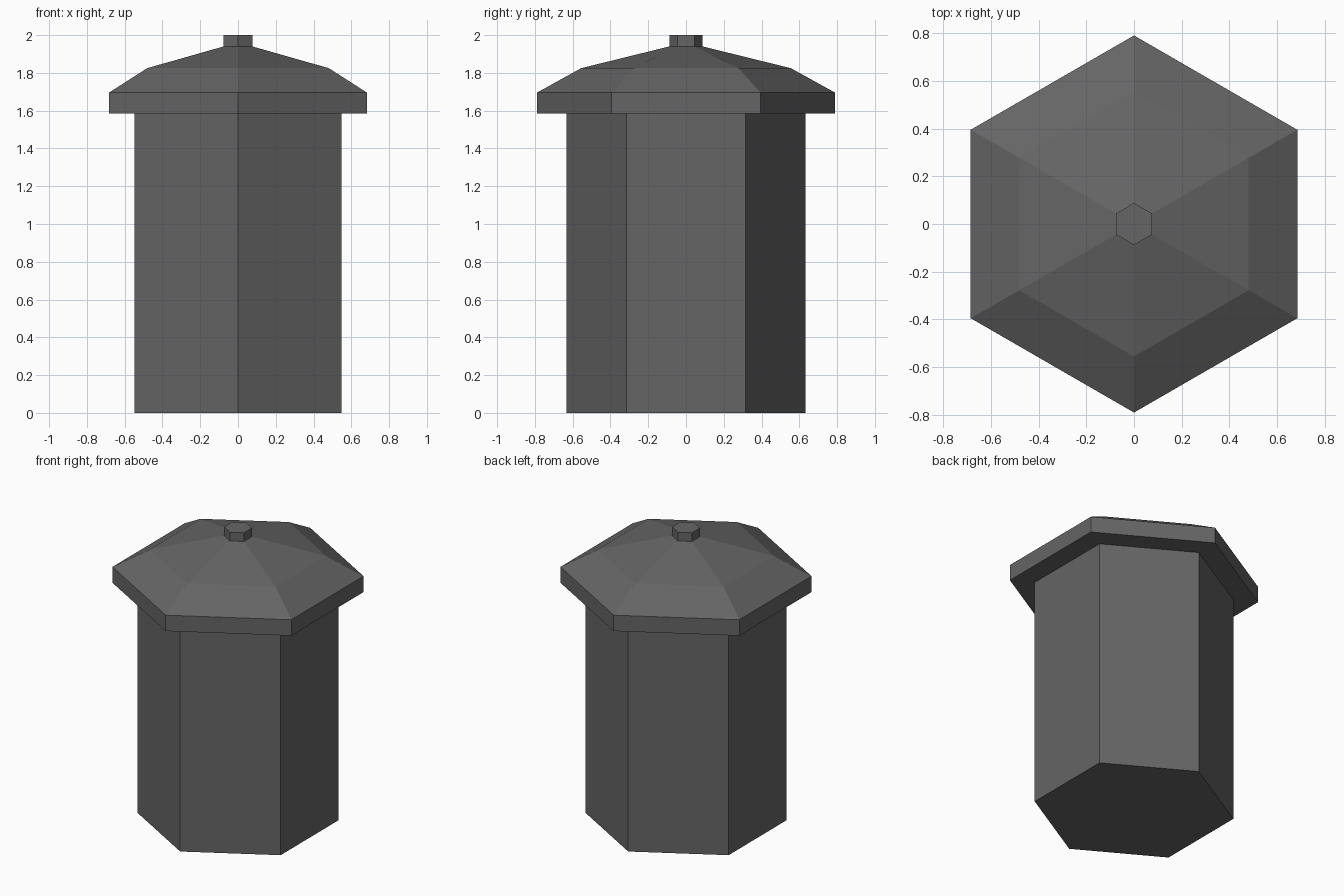
import bpy, bmesh, math

if "Cube" in bpy.data.objects:
    bpy.data.objects.remove(bpy.data.objects["Cube"])

grey = bpy.data.materials.new("dark_grey")
grey.diffuse_color = (0.13, 0.13, 0.13, 1)
grey.use_nodes = True
grey.node_tree.nodes["Principled BSDF"].inputs["Base Color"].default_value = grey.diffuse_color


def hex_part(name, profile):
    """Closed six-sided solid from (radius, height) rings, corners on the y axis."""
    bm = bmesh.new()
    rings = []
    for r, z in profile:
        angles = [math.radians(90 + 60 * i) for i in range(6)]
        rings.append([bm.verts.new((r * math.cos(a), r * math.sin(a), z)) for a in angles])
    for low, high in zip(rings, rings[1:]):
        for i in range(6):
            j = (i + 1) % 6
            bm.faces.new((low[i], low[j], high[j], high[i]))
    bm.faces.new(rings[0][::-1])
    bm.faces.new(rings[-1])
    mesh = bpy.data.meshes.new(name)
    bm.to_mesh(mesh)
    bm.free()
    mesh.materials.append(grey)
    obj = bpy.data.objects.new(name, mesh)
    bpy.context.collection.objects.link(obj)
    return obj


# Main column
hex_part("body", [(0.632, 0), (0.632, 1.585)])
# Overhanging rim with two-pitch roof
hex_part("roof", [(0.79, 1.585), (0.79, 1.695), (0.555, 1.825), (0.088, 1.94)])
# Small knob on the peak
hex_part("knob", [(0.088, 1.94), (0.088, 2.0)])
